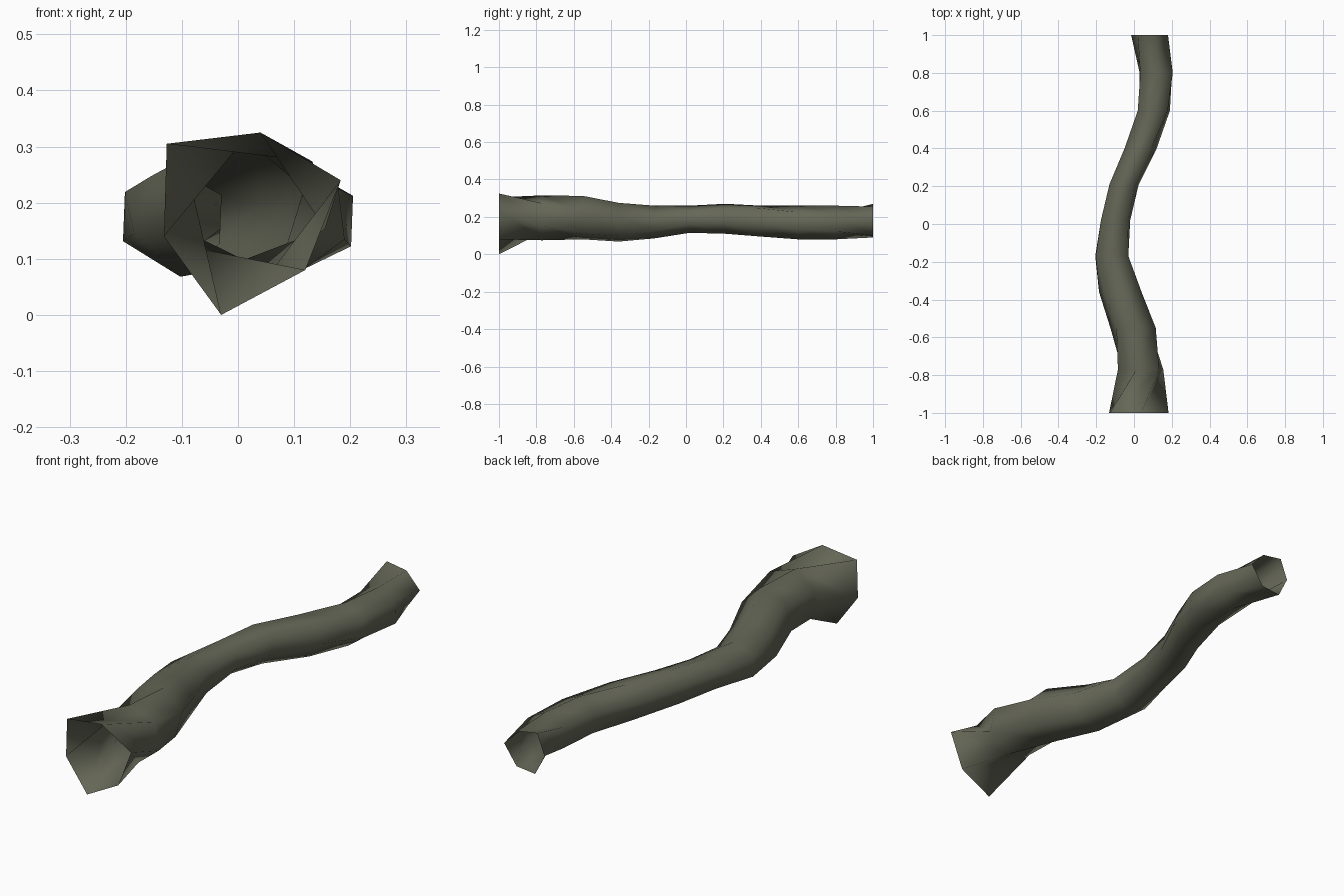
import bpy
import bmesh
from math import cos, sin, radians

cube = bpy.data.objects.get("Cube")
if cube:
    bpy.data.objects.remove(cube, do_unlink=True)

SIDES = 6

# Uneven open ends: (x, z) corners, clockwise from the front
MOUTH = [(-0.127, 0.305), (0.04, 0.325), (0.183, 0.24),
         (0.12, 0.08), (-0.03, 0.0), (-0.132, 0.14)]
TAIL = [(0.115, 0.255), (0.18, 0.185), (0.12, 0.10),
        (0.03, 0.09), (-0.015, 0.18), (0.02, 0.27)]

# Sections along the log: y, x range, z range, twist in degrees
SECTIONS = [
    (-0.77, -0.085, 0.155, 0.075, 0.315, 100),
    (-0.55, -0.125, 0.115, 0.08, 0.312, 75),
    (-0.36, -0.185, 0.04, 0.068, 0.275, 75),
    (-0.17, -0.205, -0.03, 0.085, 0.26, 88),
    (0.02, -0.175, -0.02, 0.115, 0.26, 100),
    (0.21, -0.13, 0.025, 0.11, 0.27, 105),
    (0.40, -0.05, 0.12, 0.095, 0.26, 111),
    (0.60, 0.02, 0.19, 0.08, 0.26, 97),
    (0.80, 0.03, 0.205, 0.08, 0.26, 88),
]


def fit(values, low, high):
    """Spread values over the range from low to high."""
    a, b = min(values), max(values)
    return [low + (v - a) / (b - a) * (high - low) for v in values]


def section(y, x0, x1, z0, z1, twist):
    """One twisted hexagonal section of a given width and height."""
    angles = [radians(twist - k * 360 / SIDES) for k in range(SIDES)]
    xs = fit([cos(a) for a in angles], x0, x1)
    zs = fit([sin(a) for a in angles], z0, z1)
    return [(x, y, z) for x, z in zip(xs, zs)]


rings = [[(x, -1, z) for x, z in MOUTH]]
rings += [section(*s) for s in SECTIONS]
rings.append([(x, 1, z) for x, z in TAIL])

# Skin the sections into an open hollow tube, split along the twist
bm = bmesh.new()
loops = [[bm.verts.new(p) for p in ring] for ring in rings]
for near, far in zip(loops, loops[1:]):
    for k in range(SIDES):
        n = (k + 1) % SIDES
        bm.faces.new((near[k], near[n], far[n]))
        bm.faces.new((near[k], far[n], far[k]))

mesh = bpy.data.meshes.new("hollow_log")
bm.to_mesh(mesh)
bm.free()
log = bpy.data.objects.new("hollow_log", mesh)
bpy.context.collection.objects.link(log)

# Dull olive bark
bark = bpy.data.materials.new("olive_bark")
bark.use_nodes = True
colour = (0.13, 0.135, 0.095, 1)
bark.diffuse_color = colour
for node in bark.node_tree.nodes:
    if node.type == 'BSDF_PRINCIPLED':
        node.inputs["Base Color"].default_value = colour
        node.inputs["Roughness"].default_value = 0.9
mesh.materials.append(bark)

# Smooth rounded bark
bpy.ops.object.select_all(action='DESELECT')
log.select_set(True)
bpy.context.view_layer.objects.active = log
bpy.ops.object.shade_smooth()
